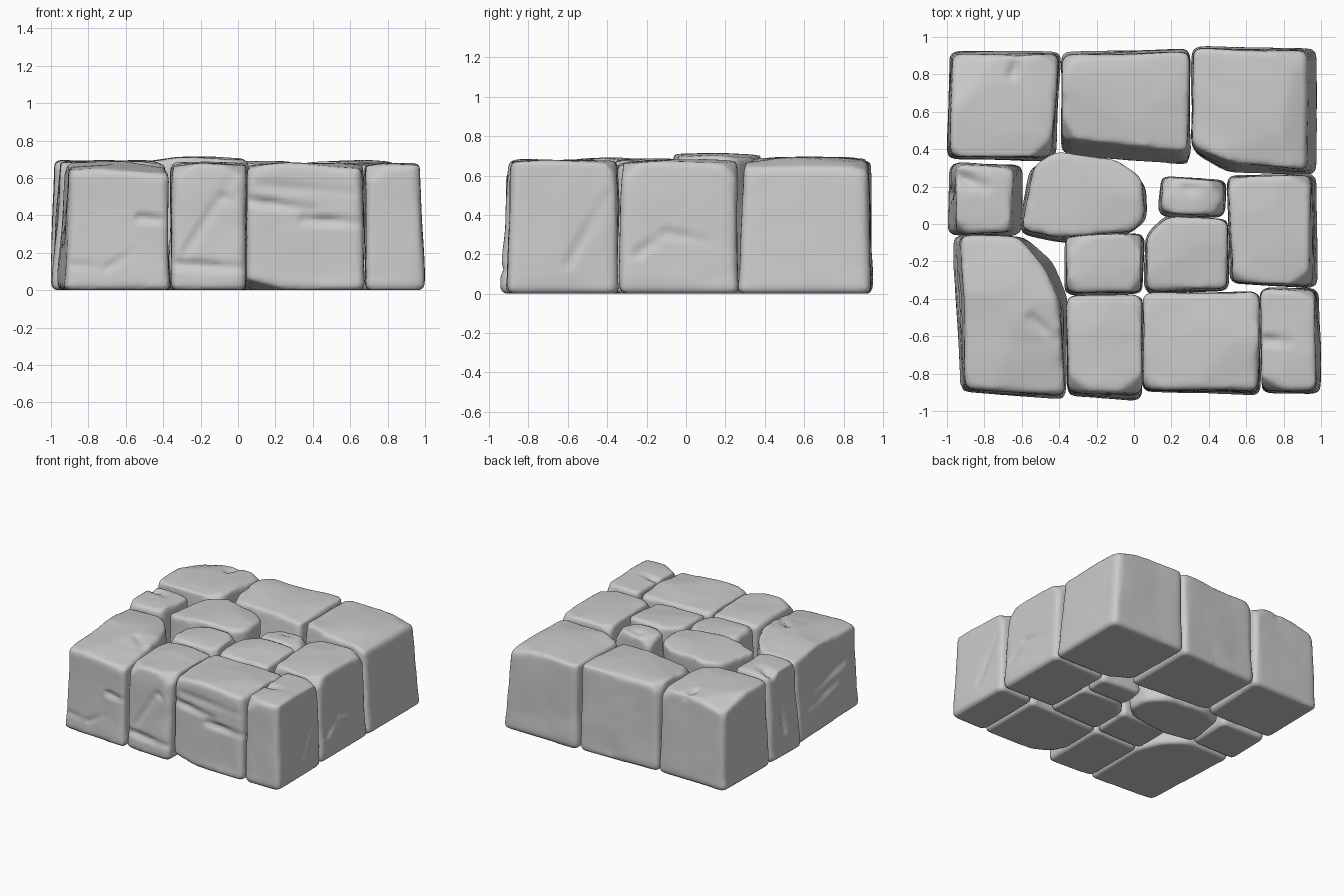
import bpy, bmesh, math, random
from mathutils import Vector, noise

if "Cube" in bpy.data.objects:
    bpy.data.objects.remove(bpy.data.objects["Cube"])

VOXEL = 0.019


def chip(bm, co, no):
    """Slice a flat facet off the block and close the hole."""
    bmesh.ops.bisect_plane(bm, geom=bm.verts[:] + bm.edges[:] + bm.faces[:], dist=1e-5,
                           plane_co=co, plane_no=no, clear_outer=True)
    rim = [e for e in bm.edges if e.is_boundary]
    if rim:
        bmesh.ops.holes_fill(bm, edges=rim, sides=0)


def stone(name, base, top, height, seed, grooves=(), chips=()):
    rng = random.Random(seed)
    bm = bmesh.new()
    lo = [bm.verts.new((x, y, 0)) for x, y in base]
    hi = [bm.verts.new((x, y, height)) for x, y in top]
    bm.faces.new(lo[::-1])
    bm.faces.new(hi)
    n = len(lo)
    for i in range(n):
        j = (i + 1) % n
        bm.faces.new((lo[i], lo[j], hi[j], hi[i]))
    centre = sum((v.co for v in hi), Vector()) / n
    radius = min((v.co - centre).length for v in hi)

    # round the upright corners and the bottom rim
    upright = [e for e in bm.edges if abs(e.verts[0].co.z - e.verts[1].co.z) > 0.3]
    bmesh.ops.bevel(bm, geom=upright, offset=0.035, segments=2, profile=0.5, affect='EDGES')
    rim = [e for e in bm.edges if max(v.co.z for v in e.verts) < 0.001]
    bmesh.ops.bevel(bm, geom=rim, offset=0.016, segments=1, affect='EDGES')

    # shallow hammered facets crown the top, then some top corners are knocked off
    for k in range(4):
        a = rng.uniform(0, 1.5) + k * math.pi / 2
        d = Vector((math.cos(a), math.sin(a), 0))
        chip(bm, centre + d * radius * rng.uniform(0.15, 0.5),
             d * rng.uniform(0.05, 0.15) + Vector((0, 0, 1)))
    for k in range(n):
        if n == 4 and rng.random() < 0.6:
            c = Vector((*top[k], height))
            out = (c - centre).normalized() + Vector((0, 0, rng.uniform(0.4, 1)))
            chip(bm, c - out.normalized() * rng.uniform(0.045, 0.065), out)
    for co, no in chips:
        chip(bm, Vector(co), Vector(no))
    bmesh.ops.recalc_face_normals(bm, faces=bm.faces[:])
    me = bpy.data.meshes.new(name)
    bm.to_mesh(me)
    bm.free()
    ob = bpy.data.objects.new(name, me)
    bpy.context.collection.objects.link(ob)

    # dense skin with worn edges
    rm = ob.modifiers.new("skin", 'REMESH')
    rm.mode, rm.voxel_size = 'VOXEL', VOXEL
    sm = ob.modifiers.new("wear", 'SMOOTH')
    sm.factor, sm.iterations = 0.5, 6
    dg = bpy.context.evaluated_depsgraph_get()
    skin = bpy.data.meshes.new_from_object(ob.evaluated_get(dg))
    ob.modifiers.clear()
    ob.data = skin

    # gentle surface undulation plus carved cracks, fading out at the flat underside
    offset = Vector((seed * 3.7, seed * 1.3, seed * 2.1))
    moves = []
    for v in skin.vertices:
        p = v.co
        d = 0.012 * noise.noise(p * 2.5 + offset)
        d += 0.005 * (abs(noise.noise(p * 4 + offset * 2)) - 0.2)
        for a, b, depth, width in grooves:
            a, b = Vector(a), Vector(b)
            t = max(0, min(1, (p - a).dot(b - a) / (b - a).length_squared))
            r = (p - a.lerp(b, t)).length / width
            if r < 1:
                d -= depth * (1 - r) * (0.4 + 0.6 * math.sin(math.pi * min(1, t + 0.25)))
        moves.append(p + v.normal * d * min(1, max(0, p.z) / 0.08))
    for v, p in zip(skin.vertices, moves):
        v.co = (p.x, p.y, max(0, p.z))
    skin.polygons.foreach_set("use_smooth", [True] * len(skin.polygons))
    return ob


# back row, outer corners sloping down
stone("back_left_stone",
      [(-1, .35), (-.42, .34), (-.39, .92), (-.99, .93)],
      [(-.98, .36), (-.45, .36), (-.40, .91), (-.97, .91)], .695, 1,
      [((-.65, .8, .69), (-.62, .9, .66), .03, .04)],
      [((-.91, .85, .65), (-.25, .25, 1))])
stone("back_middle_stone",
      [(-.39, .37), (.30, .31), (.30, .94), (-.39, .92)],
      [(-.38, .46), (.29, .38), (.30, .92), (-.38, .90)], .69, 2)
stone("back_right_stone",
      [(.31, .38), (.5, .27), (.98, .26), (.98, .94), (.31, .95)],
      [(.31, .42), (.54, .32), (.92, .29), (.92, .92), (.32, .94)], .69, 3, (),
      [((.88, .6, .655), (.35, 0, 1)), ((.9, .9, .63), (.3, .3, 1))])

# middle rows
stone("left_stone",
      [(-1, -.06), (-.6, -.06), (-.59, .32), (-.99, .33)],
      [(-.95, -.06), (-.66, -.04), (-.64, .30), (-.95, .32)], .69, 4,
      [((-.95, .26, .68), (-.8, .2, .69), .04, .05),
       ((-.98, .15, .2), (-.97, .2, .6), .02, .04)])
stone("oval_stone",
      [(-.61, -.05), (-.35, -.1), (-.04, -.06), (.07, .02), (.06, .2), (-.06, .32), (-.38, .36), (-.56, .3)],
      [(-.6, -.03), (-.4, -.07), (0, -.04), (.06, .04), (.04, .25), (-.1, .35), (-.42, .39), (-.53, .32)], .71, 5)
stone("pebble_stone",
      [(.13, .04), (.49, .03), (.5, .24), (.14, .26)],
      [(.14, .06), (.48, .04), (.49, .23), (.15, .26)], .67, 6,
      [((.28, .19, .65), (.36, .18, .65), .025, .04)])
stone("right_stone",
      [(.51, -.32), (.98, -.34), (.98, .27), (.5, .26)],
      [(.52, -.32), (.94, -.33), (.94, .26), (.5, .25)], .685, 7,
      [((.98, -.25, .2), (.98, -.1, .31), .02, .04), ((.98, -.1, .31), (.98, .1, .27), .02, .04)])
stone("inner_left_stone",
      [(-.37, -.38), (.05, -.38), (.06, -.05), (-.37, -.05)],
      [(-.36, -.37), (.04, -.37), (.05, -.05), (-.36, -.06)], .69, 8)
stone("inner_right_stone",
      [(.06, -.37), (.51, -.36), (.51, .03), (.17, .05), (.06, -.06)],
      [(.07, -.36), (.5, -.35), (.5, .02), (.18, .04), (.07, -.07)], .68, 9)

# front row
stone("front_left_stone",
      [(-.93, -.9), (-.36, -.94), (-.35, -.4), (-.43, -.2), (-.58, -.07), (-.97, -.06)],
      [(-.90, -.88), (-.37, -.91), (-.41, -.4), (-.48, -.23), (-.62, -.07), (-.92, -.06)], .69, 10,
      [((-.53, -.92, .39), (-.36, -.93, .37), .03, .03),
       ((-.93, -.9, .14), (-.7, -.92, .12), .012, .03), ((-.7, -.92, .12), (-.55, -.93, .21), .012, .03),
       ((-.94, -.7, .42), (-.95, -.3, .34), .035, .05), ((-.94, -.6, .3), (-.95, -.2, .24), .025, .04),
       ((-.55, -.5, .68), (-.42, -.62, .67), .02, .04)])
stone("front_inner_left_stone",
      [(-.36, -.92), (.04, -.95), (.05, -.38), (-.36, -.38)],
      [(-.35, -.89), (.04, -.90), (.04, -.38), (-.36, -.39)], .68, 11,
      [((-.28, -.91, .2), (-.02, -.91, .62), .014, .04),
       ((-.33, -.92, .14), (.04, -.94, .12), .03, .035),
       ((-.08, -.91, .5), (-.04, -.91, .48), .02, .03)])
stone("front_inner_right_stone",
      [(.04, -.9), (.68, -.92), (.68, -.36), (.05, -.37)],
      [(.05, -.88), (.66, -.89), (.67, -.36), (.05, -.37)], .68, 12,
      [((.06, -.89, .48), (.4, -.9, .43), .03, .035), ((.35, -.9, .38), (.66, -.9, .36), .03, .035),
       ((.12, -.89, .56), (.62, -.9, .52), .012, .04)],
      [((.05, -.9, .06), (-.25, -.25, -.9))])
stone("front_right_stone",
      [(.68, -.91), (1, -.91), (.99, -.34), (.68, -.34)],
      [(.68, -.89), (.97, -.89), (.97, -.35), (.68, -.35)], .68, 13,
      [((.7, -.62, .67), (.82, -.63, .67), .03, .04), ((1, -.6, .15), (.98, -.4, .5), .015, .04)])
